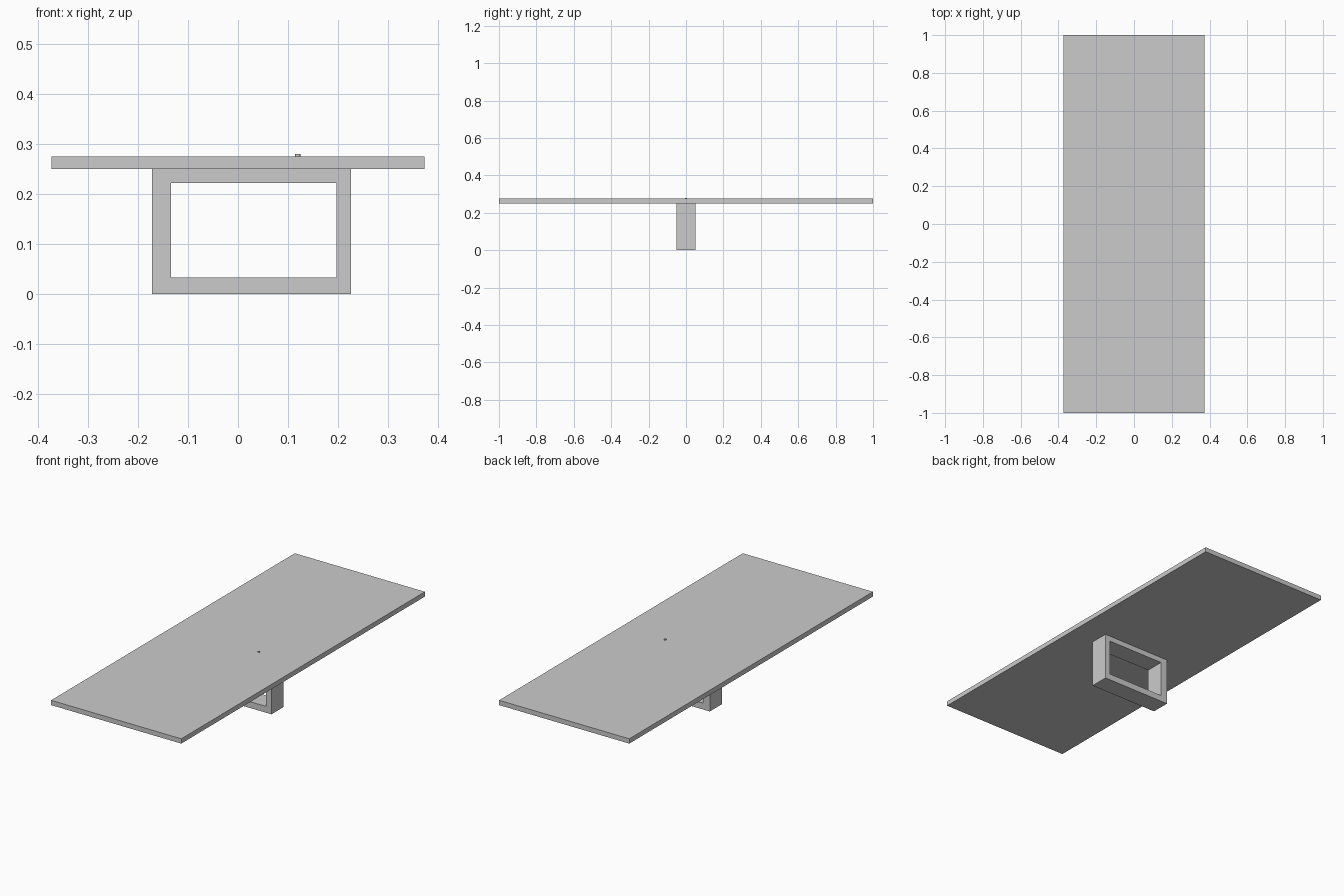
import bpy, bmesh

if "Cube" in bpy.data.objects:
    bpy.data.objects.remove(bpy.data.objects["Cube"])


def box(name, x0, x1, y0, y1, z0, z1):
    """Axis-aligned box given by its limits."""
    bm = bmesh.new()
    bmesh.ops.create_cube(bm, size=1)
    for v in bm.verts:
        v.co.x = x1 if v.co.x > 0 else x0
        v.co.y = y1 if v.co.y > 0 else y0
        v.co.z = z1 if v.co.z > 0 else z0
    return to_object(name, bm)


def to_object(name, bm):
    mesh = bpy.data.meshes.new(name)
    bmesh.ops.recalc_face_normals(bm, faces=bm.faces)
    bm.to_mesh(mesh)
    bm.free()
    obj = bpy.data.objects.new(name, mesh)
    bpy.context.collection.objects.link(obj)
    return obj


def frame(name, outer, inner, y0, y1):
    """Rectangular ring in the xz plane, extruded along y."""
    def corners(r):
        x0, x1, z0, z1 = r
        return [(x0, z0), (x1, z0), (x1, z1), (x0, z1)]

    bm = bmesh.new()
    rings = [[bm.verts.new((x, y0, z)) for x, z in corners(r)] for r in (outer, inner)]
    a, b = rings
    faces = [bm.faces.new((a[i], a[(i + 1) % 4], b[(i + 1) % 4], b[i])) for i in range(4)]
    ext = bmesh.ops.extrude_face_region(bm, geom=faces, use_keep_orig=True)
    moved = [g for g in ext["geom"] if isinstance(g, bmesh.types.BMVert)]
    bmesh.ops.translate(bm, vec=(0, y1 - y0, 0), verts=moved)
    return to_object(name, bm)


# Long flat board
box("board", -0.374, 0.374, -1.0, 1.0, 0.25, 0.275)

# Hollow off-centre support under the board
frame("support_frame", (-0.172, 0.227, 0.0, 0.25),
      (-0.134, 0.197, 0.033, 0.222), -0.05, 0.05)

# Tiny peg on the top surface
bpy.ops.mesh.primitive_cylinder_add(vertices=12, radius=0.0055, depth=0.006,
                                    location=(0.12, 0, 0.277))
bpy.context.object.name = "top_peg"
